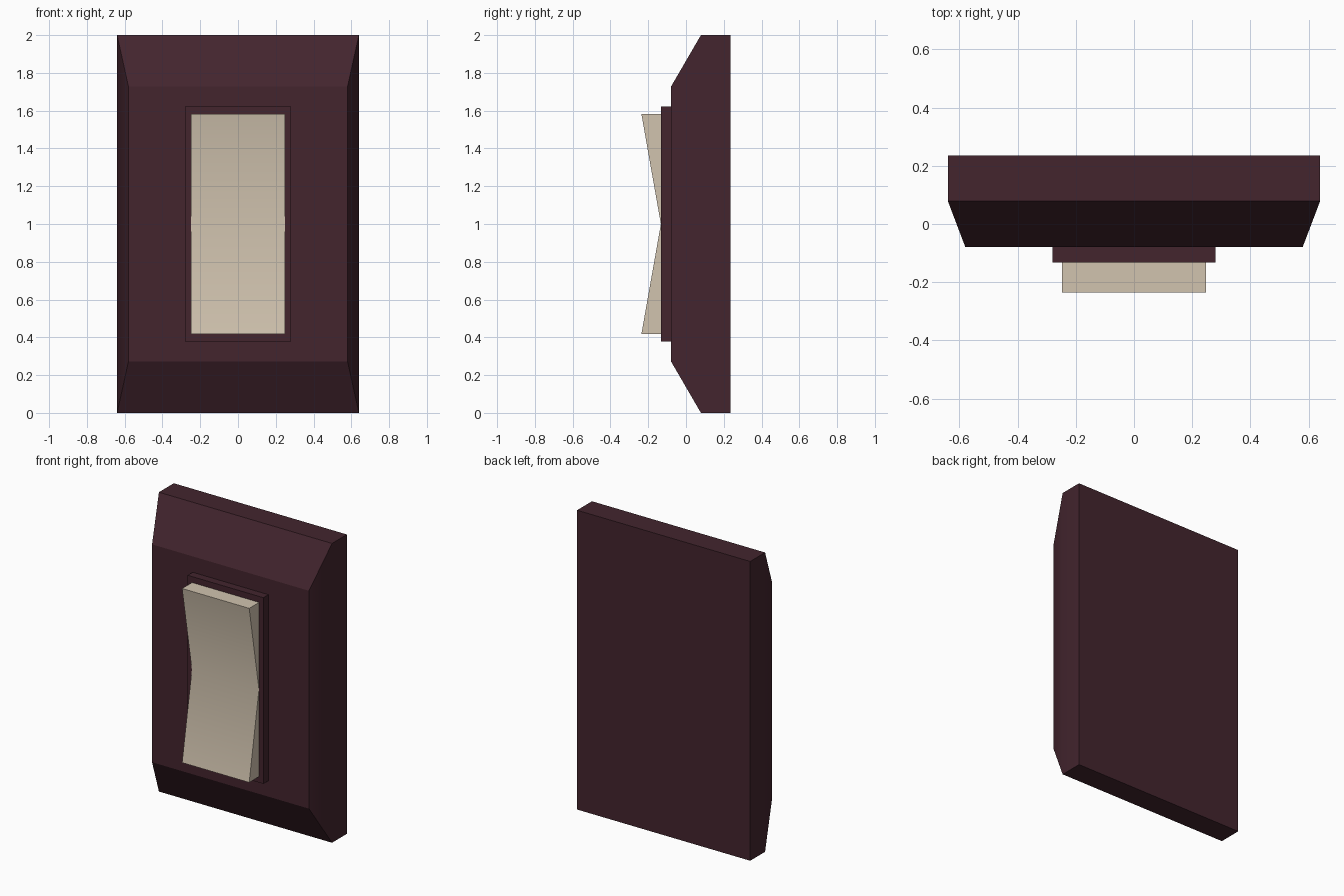
import bpy, bmesh, math

if "Cube" in bpy.data.objects:
    bpy.data.objects.remove(bpy.data.objects["Cube"])


def material(name, rgb):
    m = bpy.data.materials.new(name)
    m.diffuse_color = (*rgb, 1)
    m.use_nodes = True
    m.node_tree.nodes["Principled BSDF"].inputs["Base Color"].default_value = m.diffuse_color
    return m


def loft(name, rings, mat):
    """Solid skinned through rings of equal point count, capped at both ends."""
    bm = bmesh.new()
    loops = [[bm.verts.new(p) for p in ring] for ring in rings]
    n = len(loops[0])
    for a, b in zip(loops, loops[1:]):
        for i in range(n):
            j = (i + 1) % n
            bm.faces.new((a[i], a[j], b[j], b[i]))
    bm.faces.new(loops[0])
    bm.faces.new(loops[-1])
    bmesh.ops.recalc_face_normals(bm, faces=bm.faces)
    mesh = bpy.data.meshes.new(name)
    bm.to_mesh(mesh)
    bm.free()
    mesh.materials.append(mat)
    ob = bpy.data.objects.new(name, mesh)
    bpy.context.collection.objects.link(ob)
    bpy.ops.object.select_all(action='DESELECT')
    ob.select_set(True)
    bpy.context.view_layer.objects.active = ob
    bpy.ops.object.shade_smooth_by_angle(angle=math.radians(30))
    return ob


def rect(hx, hz, y):
    """Rectangle facing front, centred on z = 1."""
    return [(-hx, y, 1 - hz), (hx, y, 1 - hz), (hx, y, 1 + hz), (-hx, y, 1 + hz)]


plum = material("dark plum", (0.056, 0.018, 0.027))
cream = material("cream", (0.64, 0.55, 0.43))

# Wall plate with chamfered front
loft("wall_plate", [rect(0.64, 1.0, 0.236), rect(0.64, 1.0, 0.079),
                    rect(0.58, 0.728, -0.079)], plum)

# Raised surround
loft("switch_surround", [rect(0.28, 0.622, -0.06), rect(0.28, 0.622, -0.132)], plum)

# Rocker with a V-shaped front
profile = [(-0.10, 0.418), (-0.236, 0.418), (-0.133, 1.0), (-0.236, 1.582), (-0.10, 1.582)]
loft("rocker", [[(x, y, z) for y, z in profile] for x in (-0.248, 0.248)], cream)
